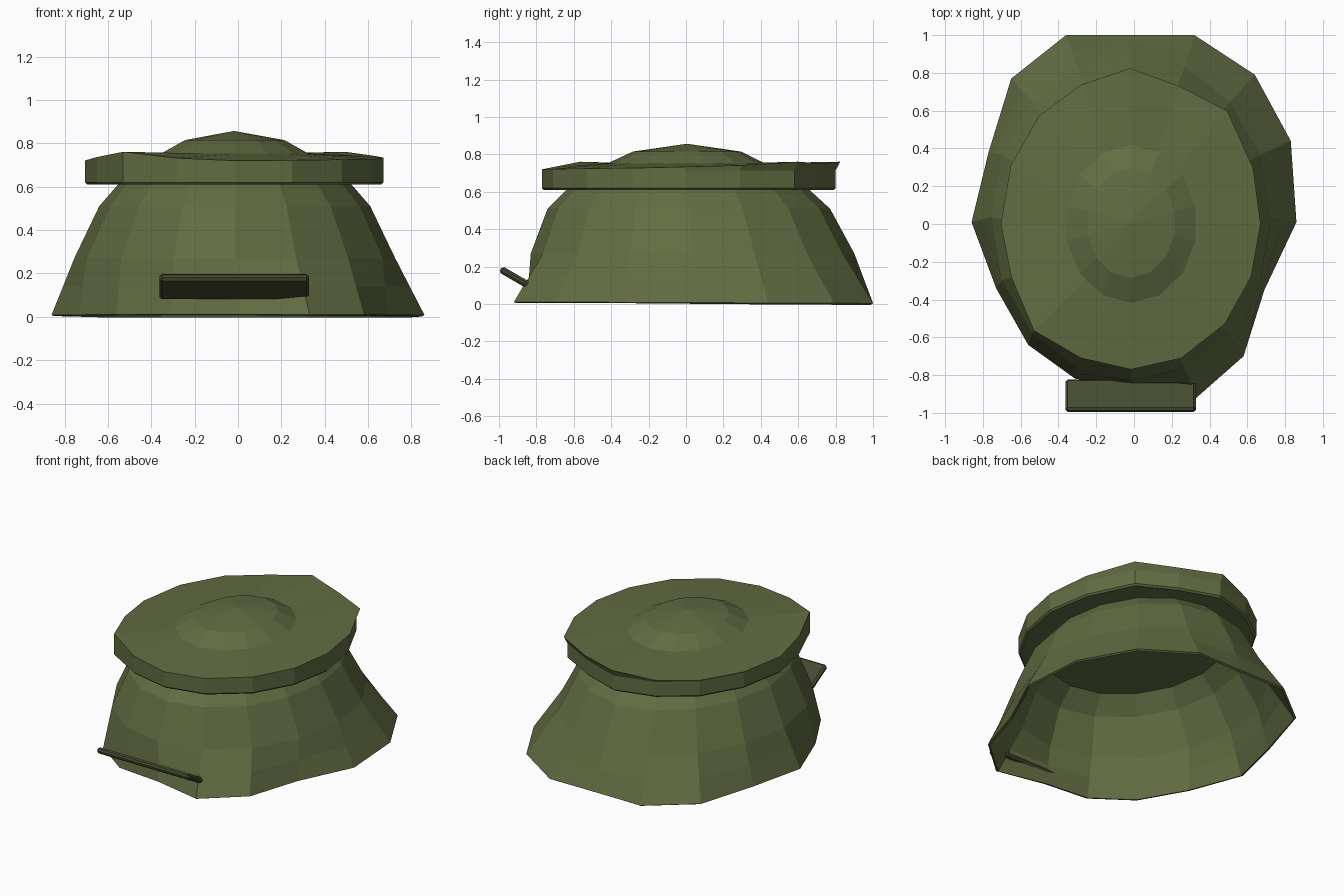
import bpy, bmesh, math

if "Cube" in bpy.data.objects:
    bpy.data.objects.remove(bpy.data.objects["Cube"])


def paint(name, rgb):
    m = bpy.data.materials.new(name)
    m.diffuse_color = (*rgb, 1)
    m.use_nodes = True
    m.node_tree.nodes["Principled BSDF"].inputs["Base Color"].default_value = m.diffuse_color
    return m


olive = paint("olive_drab", (0.120, 0.151, 0.054))
dark_olive = paint("dark_olive", (0.060, 0.070, 0.031))
N = 16


def ellipse(cx, cy, rx, ry, z, n=N):
    """Ring of points starting at the back and running over the left side."""
    return [(cx - rx * math.sin(2 * math.pi * k / n),
             cy + ry * math.cos(2 * math.pi * k / n), z) for k in range(n)]


def mix(a, b, t):
    return [tuple(p + (q - p) * t for p, q in zip(u, v)) for u, v in zip(a, b)]


def loft(name, rings, cap_bottom=False, apex=None):
    """Skin a stack of rings, with an optional floor and a peak on top."""
    bm = bmesh.new()
    vs = [[bm.verts.new(p) for p in ring] for ring in rings]
    n = len(vs[0])
    for lo, hi in zip(vs, vs[1:]):
        for k in range(n):
            j = (k + 1) % n
            bm.faces.new((lo[k], lo[j], hi[j], hi[k]))
    if cap_bottom:
        bm.faces.new(vs[0][::-1])
    if apex:
        tip = bm.verts.new(apex)
        for k in range(n):
            bm.faces.new((vs[-1][k], vs[-1][(k + 1) % n], tip))
    bmesh.ops.recalc_face_normals(bm, faces=bm.faces)
    mesh = bpy.data.meshes.new(name)
    bm.to_mesh(mesh)
    bm.free()
    mesh.materials.append(olive)
    ob = bpy.data.objects.new(name, mesh)
    bpy.context.collection.objects.link(ob)
    return ob


# Flared hollow skirt with an uneven hem
hem_xy = [(-0.02, 1.0), (-0.36, 1.0), (-0.65, 0.77), (-0.77, 0.38), (-0.86, 0.01),
          (-0.73, -0.34), (-0.56, -0.64), (-0.31, -0.82), (0, -0.85), (0.33, -0.92),
          (0.58, -0.70), (0.69, -0.35), (0.86, 0.01), (0.83, 0.44), (0.64, 0.79),
          (0.32, 1.0)]
hem = [(x, y, 0.008 - 0.004 * y) for x, y in hem_xy]
waist = ellipse(-0.015, 0.035, 0.74, 0.865, 0.27)
skirt = loft("skirt", [hem, mix(hem, waist, 0.5), waist,
                       ellipse(-0.015, 0.015, 0.625, 0.755, 0.51),
                       ellipse(-0.015, 0.01, 0.53, 0.64, 0.62)])
# the shell's outward side is the side away from the axis
if sum(p.normal.dot(p.center) for p in skirt.data.polygons) < 0:
    skirt.data.flip_normals()
shell = skirt.modifiers.new("thickness", "SOLIDIFY")
shell.thickness = 0.015
shell.offset = -1

# Lid: band with a warped top sheet
rim_xy = [(-0.02, 0.80), (-0.28, 0.73), (-0.50, 0.57), (-0.65, 0.31), (-0.705, 0),
          (-0.65, -0.28), (-0.53, -0.565), (-0.28, -0.71), (-0.015, -0.77),
          (0.25, -0.71), (0.48, -0.53), (0.62, -0.28), (0.67, 0), (0.62, 0.29),
          (0.48, 0.58), (0.24, 0.71)]
lift = [0.044, 0.012, 0.008, 0.006, 0.004, 0.02, 0.044, 0.015, 0.003,
        0.005, 0.008, 0.01, 0.017, 0.025, 0.044, 0.035]


def rim(scale, z):
    return [(x * scale, y * scale, z) for x, y in rim_xy]


# the raised corners at the back also overhang a little
top = []
for (x, y), h in zip(rim_xy, lift):
    s = 1 + h * (0.7 if y > 0.1 else 0)
    top.append((x * s, y * s, 0.717 + h))
loft("lid", [rim(0.985, 0.609), rim(1, 0.62), rim(1, 0.715), top,
             ellipse(-0.015, 0, 0.345, 0.415, 0.753)],
     cap_bottom=True, apex=(-0.015, 0, 0.753))

# Low faceted dome on the lid
loft("dome", [ellipse(-0.015, 0, 0.35, 0.42, 0.752, 14),
              ellipse(-0.015, 0.005, 0.235, 0.29, 0.815, 14)],
     apex=(-0.018, 0.005, 0.857))

# Dark tilted bar pushed through the front hem
bpy.ops.mesh.primitive_cube_add(size=1, location=(-0.018, -0.909, 0.139),
                                rotation=(math.radians(-30), 0, 0))
bar = bpy.context.object
bar.name = "front_bar"
bar.scale = (0.69, 0.19, 0.038)
bpy.ops.object.transform_apply(location=False, rotation=False, scale=True)
bar.data.materials.append(dark_olive)
bev = bar.modifiers.new("edge", "BEVEL")
bev.width = 0.012
bev.segments = 1
